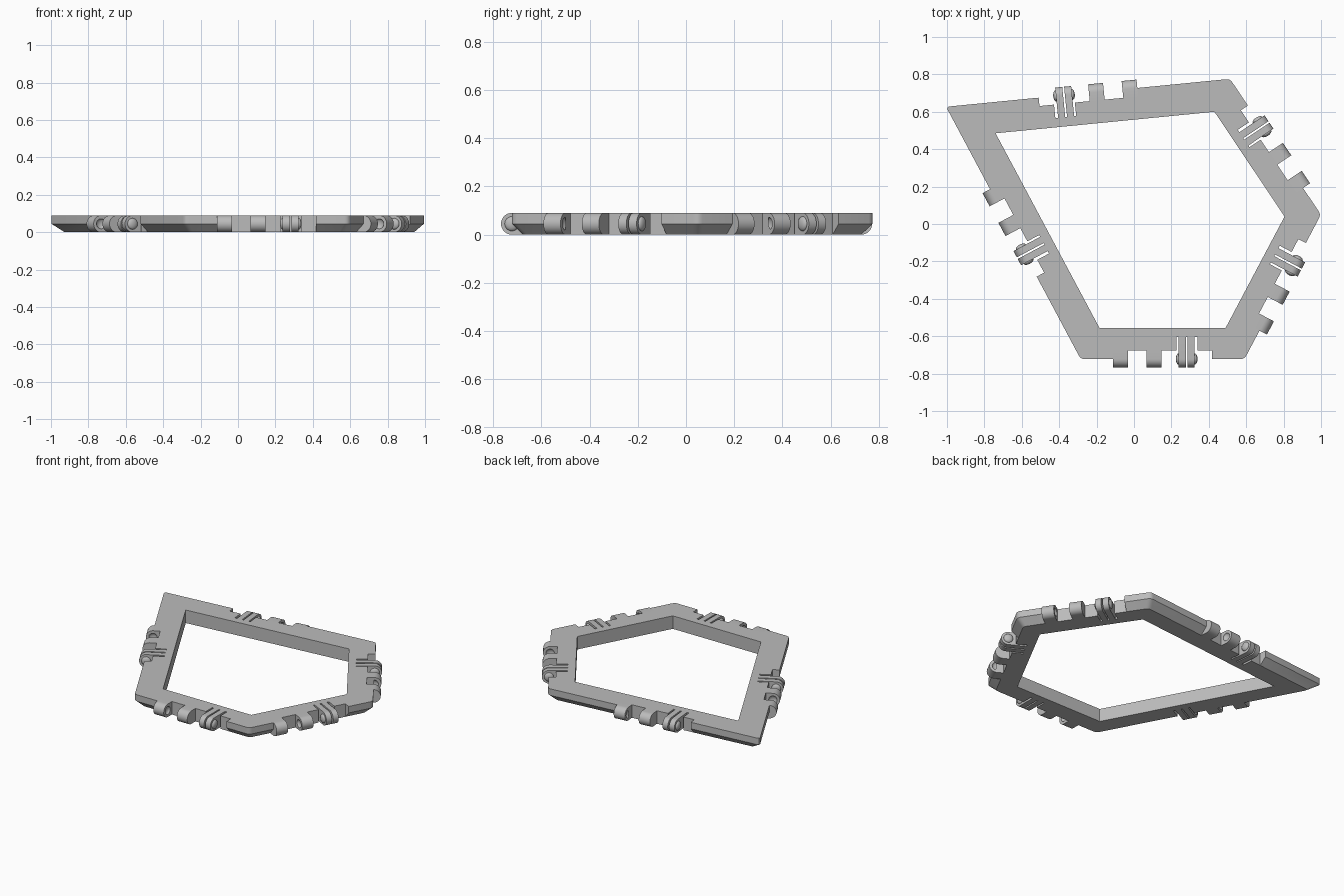
import bpy, bmesh, math
from mathutils import Vector, Matrix

if "Cube" in bpy.data.objects:
    bpy.data.objects.remove(bpy.data.objects["Cube"])

H = 0.09            # frame height
R = H / 2           # hinge radius, also the depth of the notch and lower chamfer
WIDTH = 0.167       # frame width
ROOT = -0.117       # how far the finger slots reach into the frame
INNER = [Vector(p) for p in
         [(-0.185, -0.555), (0.49, -0.555), (0.805, 0.04), (0.43, 0.6), (-0.74, 0.485)]]
SIDES = ["front", "front_left", "back_left", "back", "right"]
N = len(INNER)

grey = bpy.data.materials.new("plain grey")
grey.use_nodes = True
COLOUR = (0.5, 0.5, 0.5, 1)
grey.diffuse_color = COLOUR
grey.node_tree.nodes["Principled BSDF"].inputs["Base Color"].default_value = COLOUR


def make_object(name, bm, smooth=True):
    bmesh.ops.recalc_face_normals(bm, faces=bm.faces)
    mesh = bpy.data.meshes.new(name)
    bm.to_mesh(mesh)
    bm.free()
    mesh.materials.append(grey)
    obj = bpy.data.objects.new(name, mesh)
    bpy.context.collection.objects.link(obj)
    bpy.ops.object.select_all(action='DESELECT')
    obj.select_set(True)
    bpy.context.view_layer.objects.active = obj
    if smooth:
        bpy.ops.object.shade_smooth_by_angle(angle=math.radians(35))
    return obj


def cut(obj, cutter):
    mod = obj.modifiers.new("cut", 'BOOLEAN')
    mod.operation = 'DIFFERENCE'
    mod.solver = 'EXACT'
    mod.object = cutter
    bpy.ops.object.select_all(action='DESELECT')
    obj.select_set(True)
    bpy.context.view_layer.objects.active = obj
    bpy.ops.object.modifier_apply(modifier=mod.name)
    bpy.data.objects.remove(cutter)


def prism(bm, start, end):
    """Closed solid between two matching loops of points."""
    a = [bm.verts.new(p) for p in start]
    b = [bm.verts.new(p) for p in end]
    bm.faces.new(a)
    bm.faces.new(b[::-1])
    for i in range(len(a)):
        j = (i + 1) % len(a)
        bm.faces.new((a[i], a[j], b[j], b[i]))


def offset_corners(dist):
    """Corners of the opening pushed outwards by a distance."""
    result = []
    for i, p in enumerate(INNER):
        d1 = (p - INNER[i - 1]).normalized()
        d2 = (INNER[(i + 1) % N] - p).normalized()
        n1, n2 = Vector((d1.y, -d1.x)), Vector((d2.y, -d2.x))
        result.append(p + (n1 + n2) * dist / (1 + n1.dot(n2)))
    return result


def ring(dist, z, rounding=0.0, steps=4):
    """Loop of points around the frame with softly rounded corners."""
    corners = offset_corners(dist)
    points = []
    for i, p in enumerate(corners):
        a = p + (corners[i - 1] - p).normalized() * rounding
        b = p + (corners[(i + 1) % N] - p).normalized() * rounding
        for k in range(steps + 1):
            t = k / steps
            q = a * (1 - t) ** 2 + p * 2 * t * (1 - t) + b * t * t
            points.append(q.to_3d() + Vector((0, 0, z)))
    return points


# Solid outline: straight upper wall, chamfered lower wall
bm = bmesh.new()
loops = [[bm.verts.new(p) for p in ring(d, z, 0.022)]
         for d, z in [(WIDTH - R, 0), (WIDTH, R), (WIDTH, H)]]
count = len(loops[0])
for low, high in zip(loops, loops[1:]):
    for i in range(count):
        j = (i + 1) % count
        bm.faces.new((low[i], low[j], high[j], high[i]))
bm.faces.new(loops[0])
bm.faces.new(loops[-1])
frame = make_object("frame", bm, smooth=False)

# Open centre
bm = bmesh.new()
prism(bm, [p.to_3d() - Vector((0, 0, 1)) for p in INNER],
      [p.to_3d() + Vector((0, 0, 1)) for p in INNER])
cut(frame, make_object("opening_cutter", bm, smooth=False))

outer = offset_corners(WIDTH)


def side_frame(i):
    """Matrix with x along the side, y outwards and z up."""
    a, b = outer[i], outer[(i + 1) % N]
    d = (b - a).normalized()
    mid = (a + b) / 2
    return Matrix(((d.x, d.y, 0, mid.x), (d.y, -d.x, 0, mid.y), (0, 0, 1, 0), (0, 0, 0, 1)))


# Hinge notch with the deeper pocket for the fingers, on every side
NOTCH = [(-0.265, 0.1), (-0.265, -R), (0.075, -R), (0.075, ROOT),
         (0.187, ROOT), (0.187, -R), (0.265, -R), (0.265, 0.1)]
bm = bmesh.new()
for i in range(N):
    m = side_frame(i)
    prism(bm, [m @ Vector((s, o, -0.1)) for s, o in NOTCH],
          [m @ Vector((s, o, 0.2)) for s, o in NOTCH])
cut(frame, make_object("notch_cutter", bm, smooth=False))
bpy.ops.object.shade_smooth_by_angle(angle=math.radians(35))


def tab(bm, m, s0, s1, back):
    """Flat tab with a round nose, centred on the hinge axis."""
    arc = [math.radians(-90 + 180 * k / 16) for k in range(17)]
    profile = [(back, H), (back, 0)] + [(R * math.cos(t), R + R * math.sin(t)) for t in arc]
    prism(bm, [m @ Vector((s0, o, z)) for o, z in profile],
          [m @ Vector((s1, o, z)) for o, z in profile])


def button(bm, m, s, depth, radius):
    """Flattened ball on the hinge axis."""
    bmesh.ops.create_uvsphere(bm, u_segments=20, v_segments=12, radius=1,
                              matrix=m @ Matrix.Translation((s, 0, R))
                              @ Matrix.Diagonal((depth, radius, radius, 1)))


for i, side in enumerate(SIDES):
    m = side_frame(i)
    # Pair of knuckles with facing dimples
    bm = bmesh.new()
    tab(bm, m, -0.265, -0.185, -R)
    tab(bm, m, -0.085, -0.005, -R)
    knuckles = make_object(side + "_knuckles", bm)
    bm = bmesh.new()
    for s in (-0.185, -0.085):
        button(bm, m, s, 0.015, 0.027)
    cut(knuckles, make_object("dimple_cutter", bm))
    bpy.ops.object.shade_smooth_by_angle(angle=math.radians(35))
    # Pair of springy fingers with buttons on their outer faces
    bm = bmesh.new()
    tab(bm, m, 0.086, 0.124, ROOT)
    tab(bm, m, 0.134, 0.172, ROOT)
    for s in (0.086, 0.172):
        button(bm, m, s, 0.015, 0.03)
    make_object(side + "_fingers", bm)
